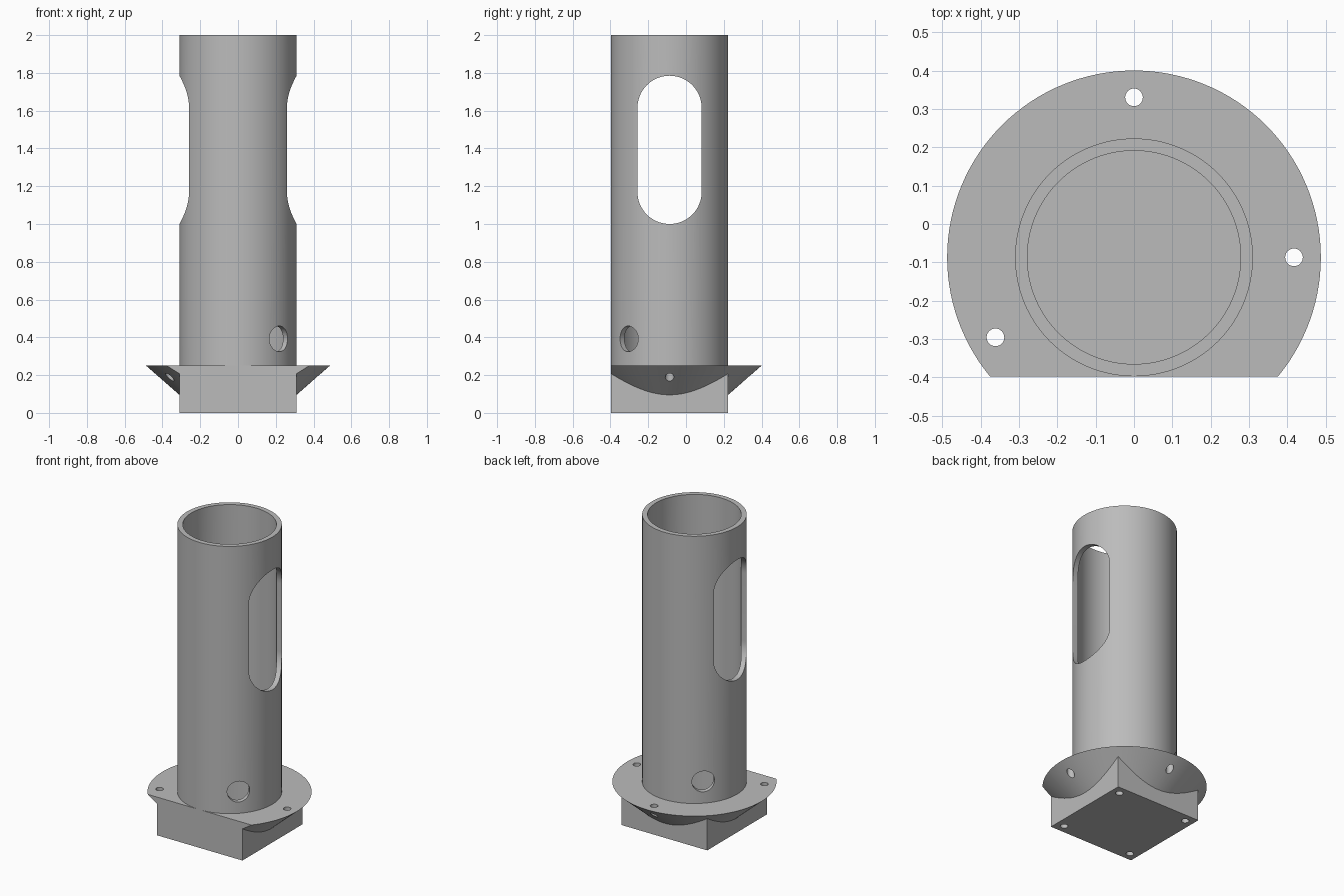
import bpy
import bmesh
from math import pi, sin, cos, radians
from mathutils import Vector, Matrix

default = bpy.data.objects.get("Cube")
if default:
    bpy.data.objects.remove(default, do_unlink=True)

CY = -0.087                  # tube axis in y
R_OUT, R_IN = 0.31, 0.278    # tube radii
R_FLANGE, Z_FLANGE = 0.487, 0.25
FLOOR = 0.04
SEG = 128

grey = bpy.data.materials.new("plain_grey")
grey.use_nodes = True
grey.diffuse_color = (0.5, 0.5, 0.5, 1)
grey.node_tree.nodes["Principled BSDF"].inputs["Base Color"].default_value = (0.5, 0.5, 0.5, 1)


def finish(name, bm):
    bmesh.ops.recalc_face_normals(bm, faces=bm.faces)
    mesh = bpy.data.meshes.new(name)
    bm.to_mesh(mesh)
    bm.free()
    mesh.materials.append(grey)
    obj = bpy.data.objects.new(name, mesh)
    bpy.context.collection.objects.link(obj)
    return obj


def cone(name, r1, r2, z1, z2, x=0.0, y=CY, seg=SEG):
    bm = bmesh.new()
    bmesh.ops.create_cone(bm, cap_ends=True, segments=seg, radius1=r1, radius2=r2,
                          depth=z2 - z1, matrix=Matrix.Translation((x, y, (z1 + z2) / 2)))
    return finish(name, bm)


def combine(obj, other, operation="DIFFERENCE"):
    mod = obj.modifiers.new("cut", "BOOLEAN")
    mod.operation, mod.solver, mod.object = operation, "EXACT", other
    bpy.context.view_layer.objects.active = obj
    bpy.ops.object.modifier_apply(modifier=mod.name)
    bpy.data.objects.remove(other, do_unlink=True)


def smooth(obj):
    bpy.ops.object.select_all(action="DESELECT")
    obj.select_set(True)
    bpy.context.view_layer.objects.active = obj
    bpy.ops.object.shade_smooth_by_angle(angle=radians(30))


# Hollow tube
tube = cone("tube", R_OUT, R_OUT, Z_FLANGE, 2.0)
combine(tube, cone("bore", R_IN, R_IN, 0.1, 2.2))

# Rounded window slot through both sides
SLOT_R, SLOT_LOW, SLOT_HIGH = 0.17, 1.17, 1.615
bm = bmesh.new()
outline = []
for zc, start in ((SLOT_HIGH, 0), (SLOT_LOW, pi)):
    for i in range(33):
        a = start + pi * i / 32
        outline.append(bm.verts.new((-0.6, CY + SLOT_R * cos(a), zc + SLOT_R * sin(a))))
face = bm.faces.new(outline)
swept = bmesh.ops.extrude_face_region(bm, geom=[face])["geom"]
bmesh.ops.translate(bm, vec=(1.2, 0, 0),
                    verts=[v for v in swept if isinstance(v, bmesh.types.BMVert)])
combine(tube, finish("slot_cutter", bm))

# Round cross hole on the diagonal
bm = bmesh.new()
bmesh.ops.create_cone(bm, cap_ends=True, segments=64, radius1=0.068, radius2=0.068, depth=1.2,
                      matrix=Matrix.Translation((0, CY, 0.392))
                      @ Matrix.Rotation(pi / 4, 4, "Z") @ Matrix.Rotation(pi / 2, 4, "X"))
combine(tube, finish("cross_hole_cutter", bm))
smooth(tube)

# Square foot block
BLOCK_TOP = 0.24
bm = bmesh.new()
bmesh.ops.create_cube(bm, size=1, matrix=Matrix.Translation((0, CY, BLOCK_TOP / 2))
                      @ Matrix.Diagonal((2 * R_OUT, 2 * R_OUT, BLOCK_TOP, 1)))
base = finish("flanged_base", bm)

# Conical flange, trimmed flat at the front
bm = bmesh.new()
bmesh.ops.create_cone(bm, cap_ends=True, segments=SEG, radius1=0.29, radius2=R_FLANGE,
                      depth=0.172, matrix=Matrix.Translation((0, CY, Z_FLANGE - 0.086)))
bmesh.ops.bisect_plane(bm, geom=bm.verts[:] + bm.edges[:] + bm.faces[:],
                       plane_co=(0, CY - R_OUT, 0), plane_no=(0, -1, 0), clear_outer=True)
bmesh.ops.holes_fill(bm, edges=[e for e in bm.edges if e.is_boundary], sides=0)
combine(base, finish("flange", bm), "UNION")

# Bore continuing down to the floor
combine(base, cone("bore", R_IN, R_IN, FLOOR, 0.4))

# Flange screw holes
for angle in (0, 90, 210):
    p = Vector((cos(radians(angle)), sin(radians(angle)))) * 0.417
    combine(base, cone("screw_hole", 0.023, 0.023, 0.05, 0.4, p.x, CY + p.y, 32))

# Blind screw holes under the four corners
for sx in (-1, 1):
    for sy in (-1, 1):
        combine(base, cone("foot_hole", 0.023, 0.023, -0.1, 0.15,
                           sx * 0.255, CY + sy * 0.255, 32))
smooth(base)
